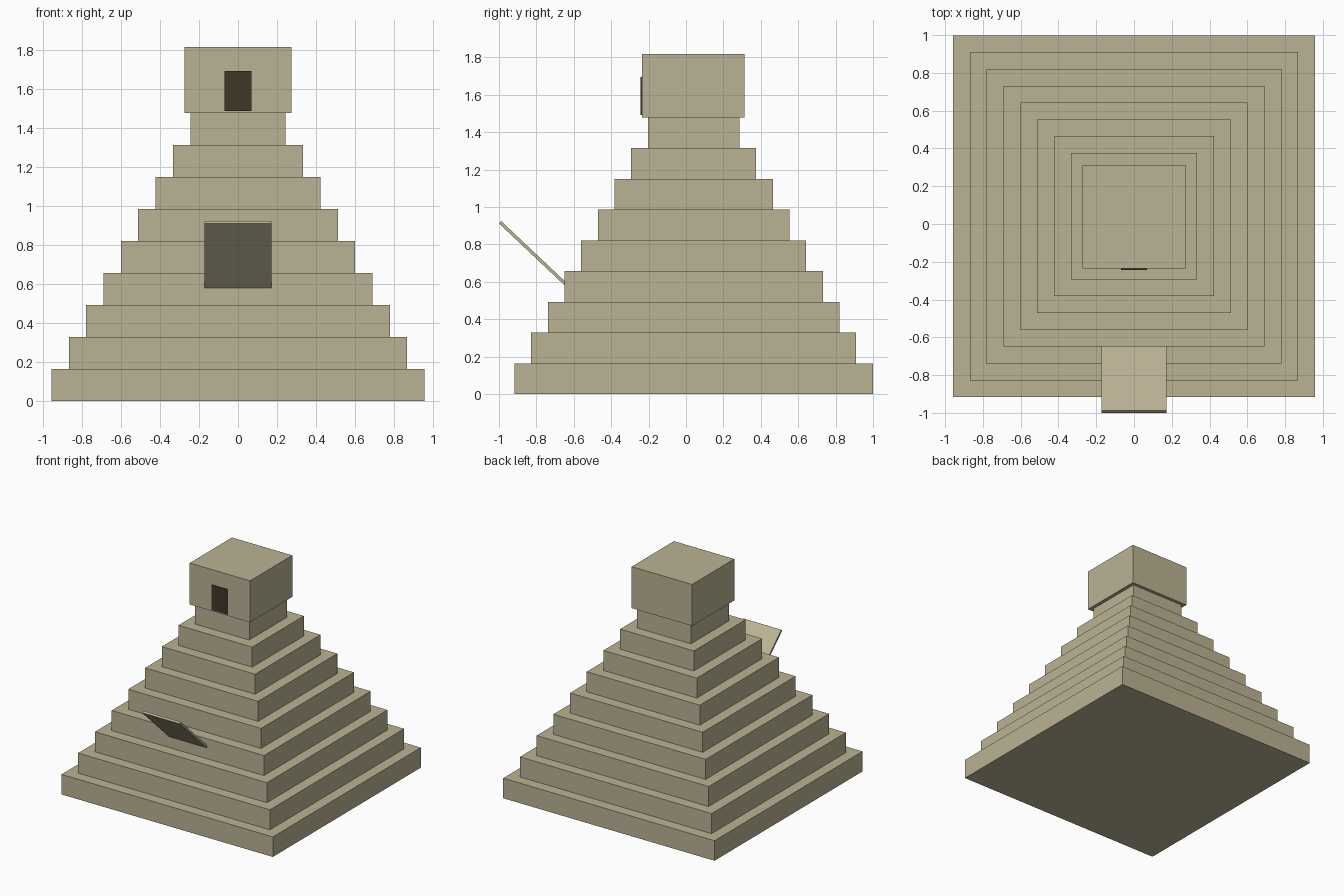
import bpy
from math import atan2, cos, sin
from mathutils import Vector

default = bpy.data.objects.get("Cube")
if default:
    bpy.data.objects.remove(default, do_unlink=True)


def make_material(name, color):
    mat = bpy.data.materials.new(name)
    mat.use_nodes = True
    mat.diffuse_color = (*color, 1)
    mat.node_tree.nodes["Principled BSDF"].inputs["Base Color"].default_value = (*color, 1)
    return mat


sandstone = make_material("sandstone", (0.5, 0.45, 0.3))
dark_opening = make_material("dark_opening", (0.05, 0.04, 0.02))


def box(name, center, size, mat, tilt=0):
    bpy.ops.mesh.primitive_cube_add(size=1, location=center, rotation=(tilt, 0, 0))
    obj = bpy.context.object
    obj.name = name
    obj.scale = size
    bpy.ops.object.transform_apply(location=False, rotation=True, scale=True)
    obj.data.materials.append(mat)
    return obj


CENTER_Y = 0.041
TIERS = 9
TIER_H = 0.1643
BASE_HALF, TOP_HALF = 0.958, 0.245

# Stepped body
for i in range(TIERS):
    half = BASE_HALF + (TOP_HALF - BASE_HALF) * i / (TIERS - 1)
    box(f"tier_{i + 1}", (0, CENTER_Y, (i + 0.5) * TIER_H),
        (2 * half, 2 * half, TIER_H), sandstone)

# Temple block on the summit
body_top = TIERS * TIER_H
TEMPLE_W, TEMPLE_H = 0.547, 0.34
box("temple", (0, CENTER_Y - 0.002, body_top + TEMPLE_H / 2),
    (TEMPLE_W, TEMPLE_W, TEMPLE_H), sandstone)

# Doorway plate on the temple front
box("doorway", (0, -0.238, 1.593), (0.14, 0.009, 0.205), dark_opening)

# Tilted slab rising outward from the front, its inner end buried in the body
outer = Vector((0, -0.994, 0.918))
slope = atan2(-0.33, 0.35)
length = 0.68
middle = outer + Vector((0, cos(slope), sin(slope))) * length / 2
box("front_slab", middle, (0.344, length, 0.017), sandstone, tilt=slope)
